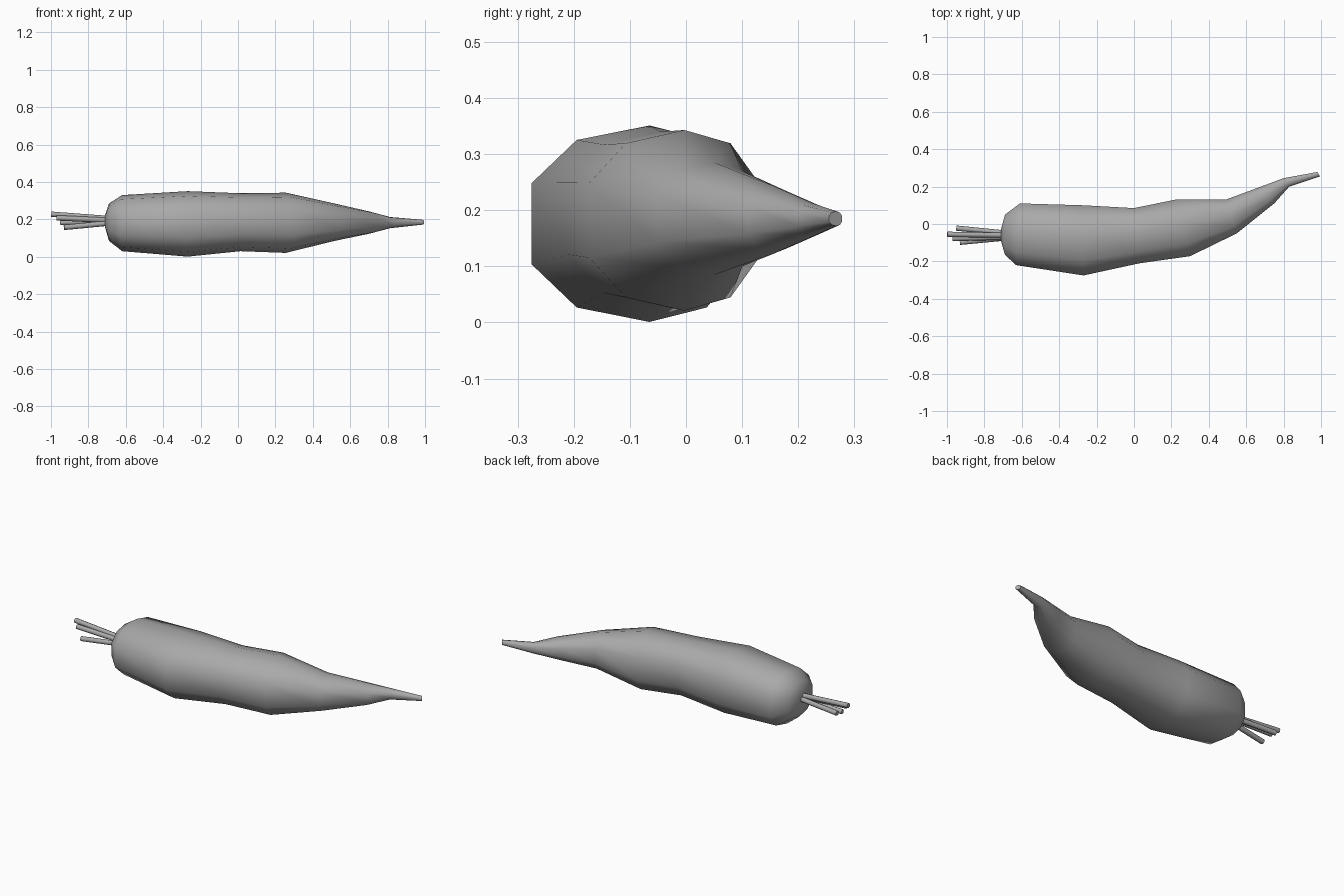
import bpy, bmesh
from math import cos, sin, pi, copysign
from mathutils import Vector

old = bpy.data.objects.get("Cube")
if old:
    bpy.data.objects.remove(old)

grey = bpy.data.materials.new("plain grey")
grey.use_nodes = True
grey.diffuse_color = (0.4, 0.4, 0.4, 1)
grey.node_tree.nodes["Principled BSDF"].inputs["Base Color"].default_value = (0.4, 0.4, 0.4, 1)

SIDES = 10


def loft(name, rings):
    """Skin a list of closed point rings, with both ends capped."""
    bm = bmesh.new()
    loops = [[bm.verts.new(p) for p in ring] for ring in rings]
    for a, b in zip(loops, loops[1:]):
        n = len(a)
        for i in range(n):
            j = (i + 1) % n
            bm.faces.new((a[i], a[j], b[j], b[i]))
    bm.faces.new(loops[0])
    bm.faces.new(loops[-1])
    bmesh.ops.recalc_face_normals(bm, faces=bm.faces)
    mesh = bpy.data.meshes.new(name)
    bm.to_mesh(mesh)
    bm.free()
    mesh.materials.append(grey)
    obj = bpy.data.objects.new(name, mesh)
    bpy.context.collection.objects.link(obj)
    bpy.ops.object.select_all(action='DESELECT')
    obj.select_set(True)
    bpy.context.view_layer.objects.active = obj
    bpy.ops.object.shade_smooth_by_angle(angle=pi / 3)
    return obj


def root_ring(back, front, z, height):
    """Tilted cross-section between a back and a front point."""
    back, front = Vector(back), Vector(front)
    mid, half = (back + front) / 2, (back - front) / 2
    ring = []
    for k in range(SIDES):
        a = 2 * pi * (k + 0.5) / SIDES
        c, s = cos(a) / cos(pi / SIDES), sin(a)
        p = mid + half * (c + 0.12 * (1 - abs(c)))
        ring.append((p.x, p.y, z + height * copysign(abs(s) ** 0.75, s)))
    return ring


# Bent tapering root: back point, front point, centre height, half height
sections = [
    ((-0.71, -0.025), (-0.71, -0.095), 0.19, 0.035),
    ((-0.69, 0.05), (-0.69, -0.165), 0.185, 0.10),
    ((-0.61, 0.11), (-0.63, -0.22), 0.18, 0.15),
    ((-0.27, 0.10), (-0.27, -0.275), 0.176, 0.175),
    ((0.0, 0.085), (0.03, -0.21), 0.185, 0.155),
    ((0.22, 0.13), (0.30, -0.172), 0.182, 0.161),
    ((0.49, 0.13), (0.55, -0.05), 0.185, 0.10),
    ((0.66, 0.193), (0.75, 0.11), 0.183, 0.06),
    ((0.80, 0.245), (0.83, 0.20), 0.183, 0.03),
    ((0.98, 0.278), (0.995, 0.255), 0.185, 0.013),
]
loft("root", [root_ring(*s) for s in sections])


# Cut stems fanning out of the crown
def stem(name, start, end, radius):
    start, end = Vector(start), Vector(end)
    turn = (end - start).to_track_quat('Z', 'Y')
    disc = [turn @ Vector((radius * cos(k * pi / 4), radius * sin(k * pi / 4), 0))
            for k in range(8)]
    loft(name, [[p + d for d in disc] for p in (start, end)])


stems = [
    ((-0.69, -0.06, 0.205), (-0.998, -0.055, 0.228)),
    ((-0.69, -0.07, 0.195), (-0.97, -0.078, 0.208)),
    ((-0.69, -0.048, 0.19), (-0.95, -0.022, 0.183)),
    ((-0.69, -0.075, 0.18), (-0.93, -0.098, 0.157)),
]
for i, (start, end) in enumerate(stems):
    stem(f"stem_{i + 1}", start, end, 0.014)
